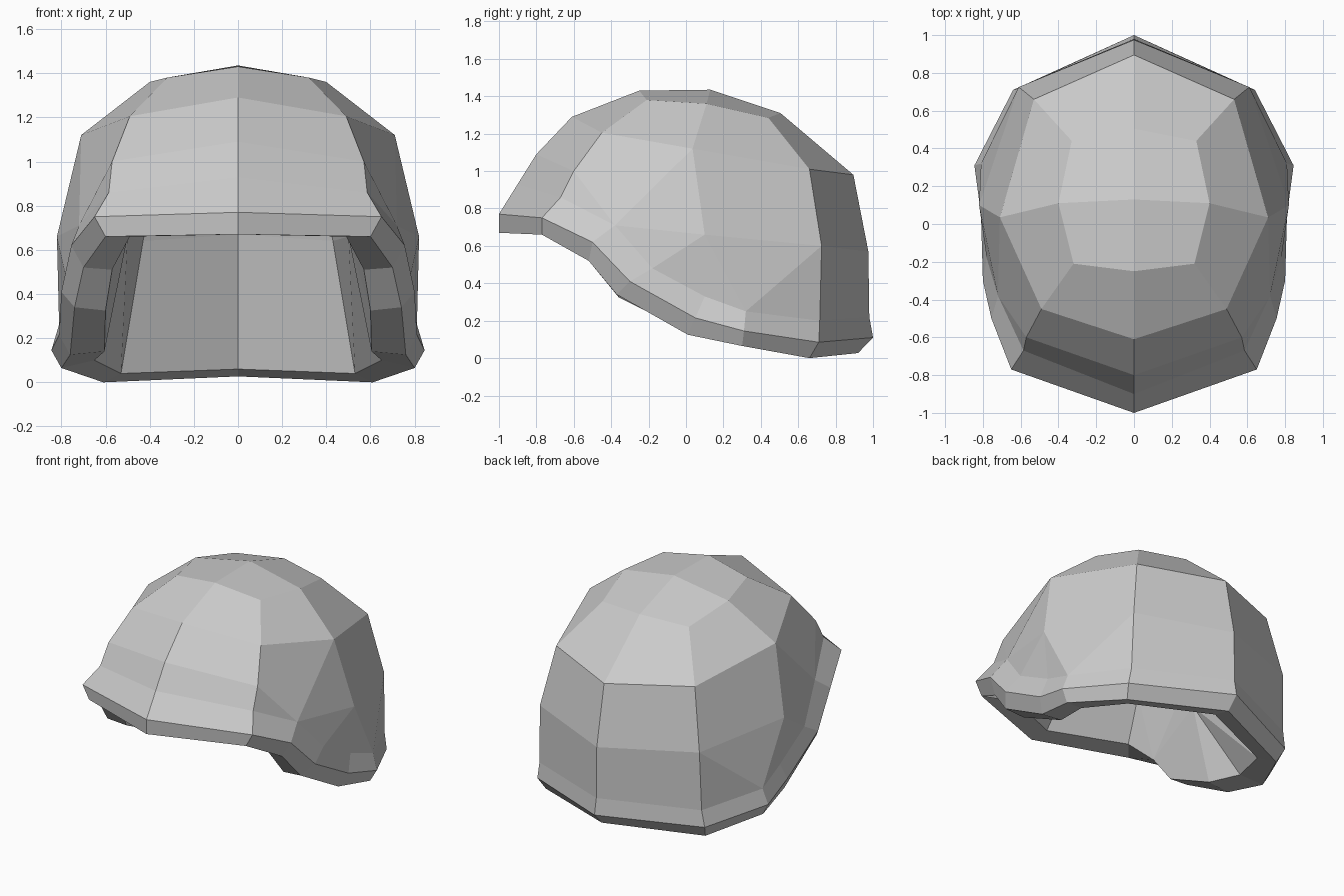
import bpy
import bmesh
from mathutils import Vector

default_cube = bpy.data.objects.get("Cube")
if default_cube:
    bpy.data.objects.remove(default_cube, do_unlink=True)


def make_material(name, colour):
    material = bpy.data.materials.new(name)
    material.use_nodes = True
    material.diffuse_color = colour
    shader = material.node_tree.nodes["Principled BSDF"]
    shader.inputs["Base Color"].default_value = colour
    shader.inputs["Roughness"].default_value = 0.8
    return material


# Outer rows of one half, each running from the front centre to the back centre
crown = [(0, .13, 1.435)]
cap = [(0, -.25, 1.43), (.32, -.21, 1.38), (.4, .11, 1.36), (.33, .44, 1.285), (0, .505, 1.31)]
upper = [(0, -.61, 1.29), (.49, -.45, 1.205), (.71, .035, 1.12), (.53, .66, 1.01), (0, .895, .98)]
middle = [(0, -.8, 1.09), (.57, -.6, 1), (.82, .1, .66), (.61, .725, .6), (0, .975, .57)]
lower = [(0, -.9, .93), (.585, -.67, .86), (.72, -.38, .71), (.78, -.18, .48),
         (.79, .1, .33), (.81, .32, .25), (.62, .715, .2), (0, .98, .22)]

# Flared rim: its upper edge, its bottom edge and its inner lip
rim_top = [(0, -1, .77), (.65, -.77, .75), (.755, -.5, .62), (.8, -.3, .41),
           (.81, .05, .215), (.845, .31, .145), (.64, .71, .085), (0, 1, .11)]
rim_bottom = [(0, -1, .67), (.6, -.77, .66), (.7, -.52, .52), (.74, -.37, .34),
              (.76, .01, .125), (.8, .3, .065), (.61, .66, 0), (0, .92, .027)]
rim_lip = [(0, -.85, .67), (.49, -.64, .66), (.57, -.49, .51), (.6, -.36, .325),
           (.605, .01, .14), (.65, .26, .1), (.53, .57, .04), (0, .79, .06)]

# Lining row at brow and ear height
lining_middle = [(0, -.6, .97), (.42, -.46, .91), (.5, -.02, .66), (.43, .48, .64), (0, .7, .67)]


def inner_wall(point):
    """Shrink a point of the outer dome to the inside of the shell."""
    x, y, z = point
    return (x * .7, y * .7, .66 + (z - .66) * .74)


bm = bmesh.new()


def add_row(points):
    return [bm.verts.new(Vector(point)) for point in points]


def strip(first, second):
    """Join two rows of equal length with quads."""
    for i in range(len(first) - 1):
        bm.faces.new((first[i], first[i + 1], second[i + 1], second[i]))


def dome(rows, d):
    """Build half a dome from its rows down to the existing row d."""
    top, a, b, c = [add_row(row) for row in rows]
    # Crown panels
    bm.faces.new((top[0], a[0], a[1], a[2]))
    bm.faces.new((top[0], a[2], a[3], a[4]))
    strip(a, b)
    # Brow and back panels
    strip(b[:2], c[:2])
    strip(c[:2], d[:2])
    strip(b[2:], c[2:])
    strip(c[3:], d[6:])
    # Temple panels
    bm.faces.new((b[1], b[2], d[2], c[1]))
    bm.faces.new((c[1], d[2], d[1]))
    bm.faces.new((b[2], c[2], d[2]))
    # Ear fan
    for i in range(2, 5):
        bm.faces.new((c[2], d[i + 1], d[i]))
    bm.faces.new((c[2], c[3], d[6]) if d is lip_row else (c[2], c[3], d[5]))
    bm.faces.new((c[2], d[6], d[5]) if d is lip_row else (c[3], d[6], d[5]))


# Outer shell, rim and lining form one closed half
edge_rows = [add_row(row) for row in (lower, rim_top, rim_bottom, rim_lip)]
lip_row = edge_rows[-1]
for first, second in zip(edge_rows, edge_rows[1:]):
    strip(first, second)
dome([crown, cap, upper, middle], edge_rows[0])
inner_rows = [[inner_wall(point) for point in row] for row in (crown, cap, upper)]
dome(inner_rows + [lining_middle], lip_row)

# Mirror to the other side
bmesh.ops.mirror(bm, geom=bm.verts[:] + bm.edges[:] + bm.faces[:],
                 axis='X', merge_dist=.001)
bmesh.ops.remove_doubles(bm, verts=bm.verts[:], dist=.0005)
bmesh.ops.recalc_face_normals(bm, faces=bm.faces[:])

mesh = bpy.data.meshes.new("helmet_shell")
bm.to_mesh(mesh)
bm.free()
mesh.materials.append(make_material("plain_grey", (.6, .6, .6, 1)))
helmet = bpy.data.objects.new("helmet_shell", mesh)
bpy.context.collection.objects.link(helmet)
